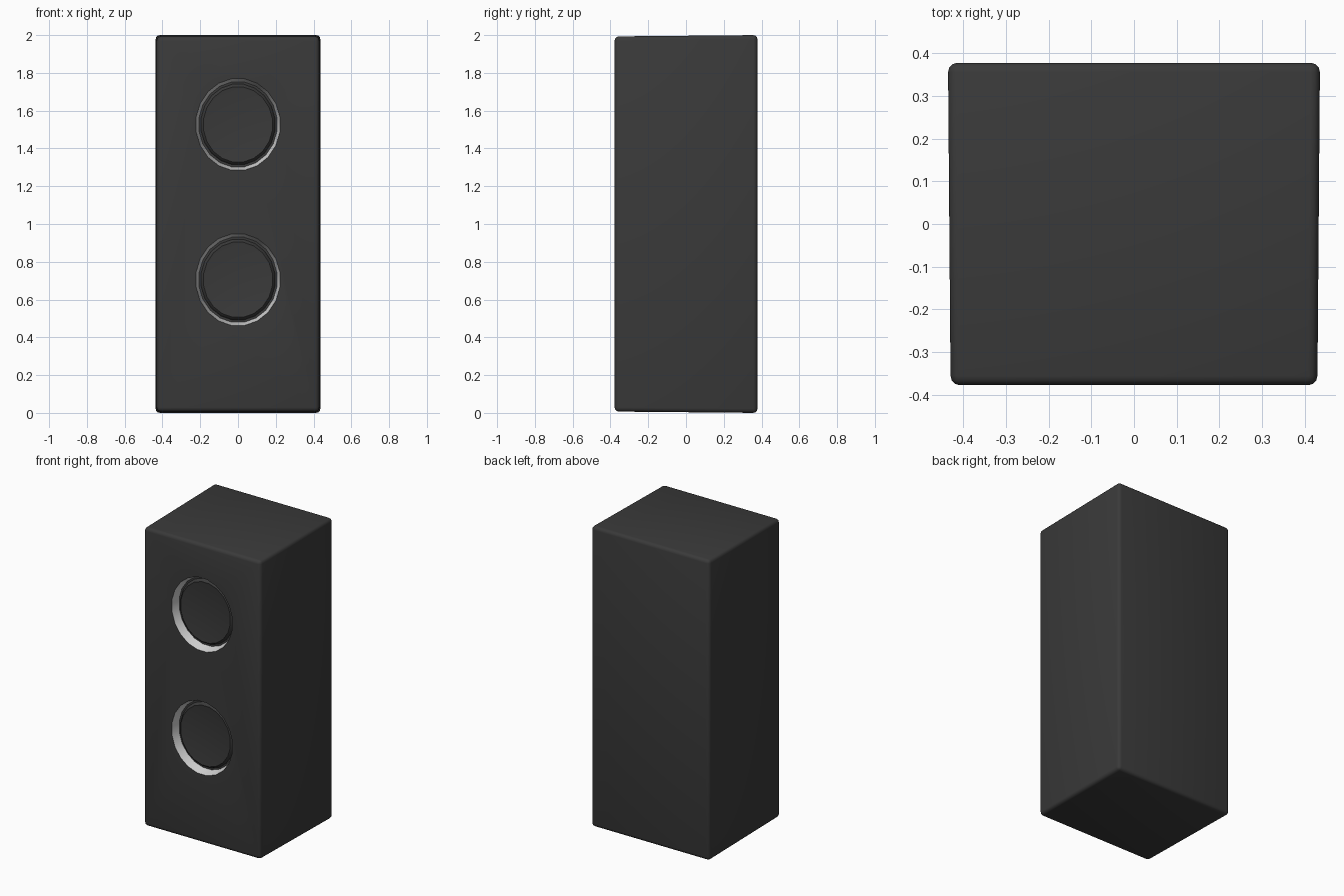
import bpy, bmesh, math

if "Cube" in bpy.data.objects:
    bpy.data.objects.remove(bpy.data.objects["Cube"])

def mat(name, v):
    m = bpy.data.materials.new(name)
    m.diffuse_color = (v, v, v, 1)
    m.use_nodes = True
    m.node_tree.nodes["Principled BSDF"].inputs["Base Color"].default_value = m.diffuse_color
    return m

black = mat("matte black", 0.042)
trim = mat("light grey trim", 0.65)

def make(name, bm):
    bmesh.ops.recalc_face_normals(bm, faces=bm.faces[:])
    me = bpy.data.meshes.new(name)
    bm.to_mesh(me)
    bm.free()
    me.materials.append(black)
    me.materials.append(trim)
    ob = bpy.data.objects.new(name, me)
    bpy.context.collection.objects.link(ob)
    return ob

# Cabinet: rounded box, slightly smaller at the front
bm = bmesh.new()
bmesh.ops.create_cube(bm, size=1)
for v in bm.verts:
    front = v.co.y < 0
    v.co.x *= 0.86 if front else 0.872
    v.co.z = v.co.z * (1.986 if front else 2.0) + 1.0
    v.co.y *= 0.756
bmesh.ops.bevel(bm, geom=bm.edges[:], offset=0.022, segments=3, profile=0.5, affect='EDGES')
cabinet = make("speaker_cabinet", bm)

# Recess cutter: elliptical lathe whose inner end shapes the driver cone
N = 20
FRONT = -0.378
PROFILE = [(1.08, -0.06), (1.0, 0.0), (0.93, 0.055), (0.88, 0.055),
           (0.85, 0.042), (0.82, 0.036), (0.78, 0.038)]  # (scale, depth)

def recess(name, z):
    bm = bmesh.new()
    rings = []
    for s, d in PROFILE:
        rings.append([bm.verts.new((0.225 * s * math.cos(a), FRONT + d, z + 0.245 * s * math.sin(a)))
                      for a in (2 * math.pi * (i + 0.5) / N for i in range(N))])
    for k in range(len(rings) - 1):
        for i in range(N):
            j = (i + 1) % N
            f = bm.faces.new((rings[k][i], rings[k][j], rings[k + 1][j], rings[k + 1][i]))
            f.material_index = 1 if k < 2 else 0
    bm.faces.new(rings[0])
    bm.faces.new(rings[-1])
    ob = make(name, bm)
    ob.hide_render = True
    ob.hide_viewport = False
    return ob

cutters = [recess("upper_driver_cutter", 1.527), recess("lower_driver_cutter", 0.705)]
bpy.context.view_layer.objects.active = cabinet
for c in cutters:
    m = cabinet.modifiers.new("driver_recess", 'BOOLEAN')
    m.operation = 'DIFFERENCE'
    m.solver = 'EXACT'
    m.material_mode = 'INDEX'
    m.object = c
    bpy.ops.object.modifier_apply(modifier=m.name)
for c in cutters:
    bpy.data.objects.remove(c, do_unlink=True)

bpy.ops.object.select_all(action='DESELECT')
cabinet.select_set(True)
bpy.ops.object.shade_smooth_by_angle(angle=math.radians(35))
